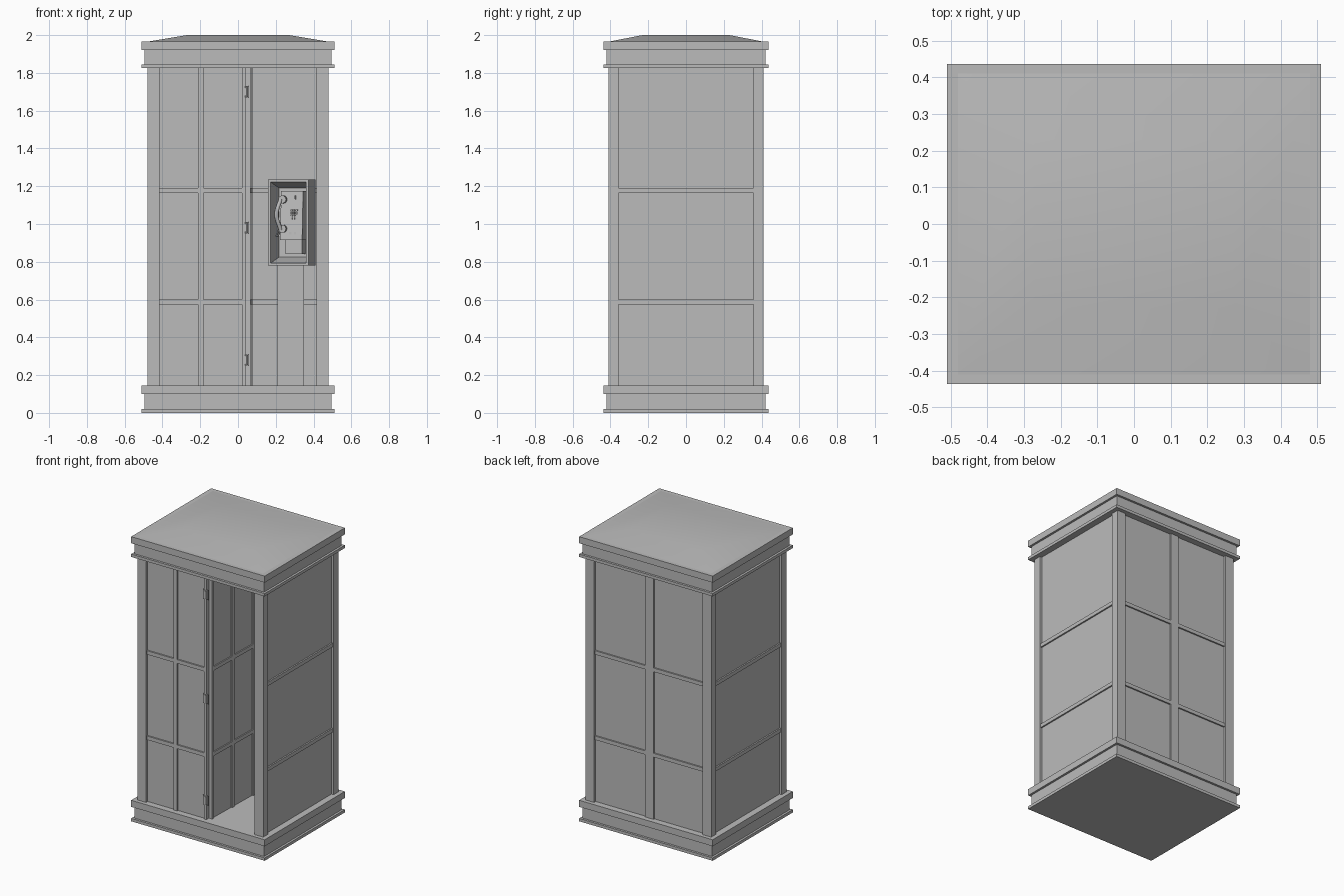
import bpy, bmesh, math
from mathutils import Matrix, Vector

old = bpy.data.objects.get("Cube")
if old:
    bpy.data.objects.remove(old, do_unlink=True)

grey = bpy.data.materials.new("plain grey")
grey.use_nodes = True
tone = (0.5, 0.5, 0.5, 1)
grey.diffuse_color = tone
grey.node_tree.nodes["Principled BSDF"].inputs["Base Color"].default_value = tone


def place(x, y, z, turn=0):
    return Matrix.Translation((x, y, z)) @ Matrix.Rotation(math.radians(turn), 4, "Z")


def finish(name, bm, frame=None, smooth=False):
    if frame is not None:
        bm.transform(frame)
    bmesh.ops.recalc_face_normals(bm, faces=bm.faces)
    mesh = bpy.data.meshes.new(name)
    bm.to_mesh(mesh)
    bm.free()
    obj = bpy.data.objects.new(name, mesh)
    bpy.context.collection.objects.link(obj)
    mesh.materials.append(grey)
    if smooth:
        bpy.ops.object.select_all(action="DESELECT")
        obj.select_set(True)
        bpy.context.view_layer.objects.active = obj
        bpy.ops.object.shade_smooth_by_angle(angle=math.radians(35))
    return obj


def add_box(bm, low, high):
    low, high = Vector(low), Vector(high)
    size = Matrix.Diagonal((*(high - low), 1))
    return bmesh.ops.create_cube(bm, size=1, matrix=Matrix.Translation((low + high) / 2) @ size)


def box(name, low, high, frame=None):
    bm = bmesh.new()
    add_box(bm, low, high)
    return finish(name, bm, frame)


def cylinder(name, radius, depth, frame, sides=16):
    bm = bmesh.new()
    bmesh.ops.create_cone(bm, cap_ends=True, segments=sides, radius1=radius,
                          radius2=radius, depth=depth)
    return finish(name, bm, frame, True)


def tube(name, points, radius, frame):
    curve = bpy.data.curves.new(name, "CURVE")
    curve.dimensions = "3D"
    curve.bevel_depth = radius
    curve.bevel_resolution = 2
    curve.use_fill_caps = True
    spline = curve.splines.new("BEZIER")
    spline.bezier_points.add(len(points) - 1)
    for knot, p in zip(spline.bezier_points, points):
        knot.co = p
        knot.handle_left_type = knot.handle_right_type = "AUTO"
    obj = bpy.data.objects.new(name, curve)
    obj.matrix_world = frame
    curve.materials.append(grey)
    bpy.context.collection.objects.link(obj)


FLOOR, EAVE = 0.145, 1.825

# Stepped plinth and cornice
for name, z0, z1, inset in (("plinth_foot", 0, 0.02, 0), ("plinth", 0.02, 0.1, 0.015),
                            ("plinth_cap", 0.1, FLOOR, 0), ("cornice_lip", EAVE, 1.845, 0),
                            ("cornice", 1.845, 1.92, 0.015), ("roof_edge", 1.92, 1.965, 0)):
    x, y = 0.51 - inset, 0.437 - inset
    box(name, (-x, -y, z0), (x, y, z1))

# Hipped roof with a flat top
bm = bmesh.new()
add_box(bm, (-0.51, -0.437, 1.96), (0.51, 0.437, 2))
for v in bm.verts:
    if v.co.z > 1.98:
        v.co.x, v.co.y = math.copysign(0.27, v.co.x), math.copysign(0.23, v.co.y)
finish("roof", bm, smooth=True)

# Corner posts
for sx, side in ((-1, "right"), (1, "left")):
    for sy, end in ((-1, "front"), (1, "back")):
        xs = sorted((sx * 0.415, sx * 0.48))
        ys = sorted((sy * 0.357, sy * 0.41))
        box(f"{end}_{side}_post", (xs[0], ys[0], FLOOR), (xs[1], ys[1], EAVE))


def wall(name, length, frame, mullion=0, center=0, stiles=(), proud=0.014):
    """Thin pane along local x with rails, and optional mullion and stiles."""
    box(name + "_pane", (0, -0.004, FLOOR), (length, 0.004, EAVE), frame)
    bm = bmesh.new()
    for z in (0.588, 1.177):
        add_box(bm, (0, -proud, z - 0.013), (length, proud, z + 0.013))
    if mullion:
        add_box(bm, (center - mullion / 2, -proud, FLOOR), (center + mullion / 2, proud, EAVE))
    for a, b in stiles:
        add_box(bm, (a, -proud, FLOOR), (b, proud, EAVE))
    finish(name + "_frame", bm, frame)


wall("left_wall", 0.72, place(0.46, -0.36, 0, 90))
wall("right_wall", 0.72, place(-0.46, -0.36, 0, 90))
wall("back_wall", 0.83, place(-0.415, 0.388, 0), 0.065, 0.415)

# Folding door: one leaf closed, one swung inward
wall("front_door_leaf", 0.458, place(-0.418, -0.388, 0), 0.03, 0.22, ((0.438, 0.458),))
wall("folded_door_leaf", 0.45, place(0.053, -0.375, 0, 88.5), 0.03, 0.225,
     ((0, 0.02), (0.43, 0.45)), 0.012)

# Door hinges
for i, z in enumerate((0.28, 0.98, 1.7)):
    cylinder(f"hinge_pin_{i}", 0.007, 0.06, place(0.044, -0.404, z), 10)
    bm = bmesh.new()
    for side in (-1, 1):
        outer = 0.022 if side < 0 else 0.016
        ring = [(0, -0.018), (side * outer, -0.034), (side * outer, 0.034), (0, 0.018)]
        face = bm.faces.new([bm.verts.new((x, 0, h)) for x, h in ring])
        ext = bmesh.ops.extrude_face_region(bm, geom=[face])
        bmesh.ops.translate(bm, vec=(0, -0.008, 0),
                            verts=[g for g in ext["geom"] if isinstance(g, bmesh.types.BMVert)])
    finish(f"hinge_plates_{i}", bm, place(0.042, -0.4, z))

# Telephone pedestal
box("pedestal", (0.21, 0.24, FLOOR), (0.35, 0.37, 0.785))

# Hood with a tapered recess, turned towards the doorway
hood = place(0.285, 0.28, 0, -14)
bm = bmesh.new()
add_box(bm, (-0.11, -0.075, 0.78), (0.11, 0.075, 1.235))
front = min(bm.faces, key=lambda f: f.calc_center_median().y)
bmesh.ops.inset_individual(bm, faces=[front], thickness=0.018)
inner = bmesh.ops.extrude_discrete_faces(bm, faces=[front])["faces"][0]
mid = inner.calc_center_median()
for v in inner.verts:
    v.co = mid + (v.co - mid) * 0.85
    v.co.y += 0.13
finish("phone_hood", bm, hood)

# Telephone body, with a slightly leaning face and a lower shelf
bm = bmesh.new()
add_box(bm, (-0.05, -0.055, 0.915), (0.07, 0.058, 1.175))
for v in bm.verts:
    if v.co.y < 0 and v.co.z > 1:
        v.co.y += 0.02
finish("phone_body", bm, hood)
box("phone_bracket", (-0.03, -0.02, 0.84), (0.06, 0.058, 0.915), hood)

# Keypad, coin slot and return tray on the face
for row in range(4):
    for col in range(3):
        x, z = 0.005 + col * 0.014, 1.025 + row * 0.014
        box(f"key_{row}_{col}", (x, -0.053, z), (x + 0.01, -0.03, z + 0.01), hood)
box("coin_slot", (0.025, -0.046, 1.13), (0.031, -0.03, 1.15), hood)
for x in (0, 0.025):
    box("coin_return", (x, -0.058, 0.945), (x + 0.012, -0.03, 0.957), hood)

# Handset with ear and mouth cups, and its cord
tube("handset_grip", [(-0.045, -0.068, 1.13), (-0.062, -0.088, 1.05), (-0.045, -0.068, 0.97)],
     0.011, hood)
for name, z in (("ear_cup", 1.13), ("mouth_cup", 0.975)):
    cylinder(name, 0.021, 0.026, hood @ Matrix.Translation((-0.035, -0.06, z))
             @ Matrix.Rotation(math.pi / 2, 4, "X"))
tube("handset_cord", [(-0.045, -0.068, 0.965), (-0.065, -0.07, 0.935), (-0.06, -0.06, 0.96),
                      (-0.048, -0.03, 1.02)], 0.004, hood)
